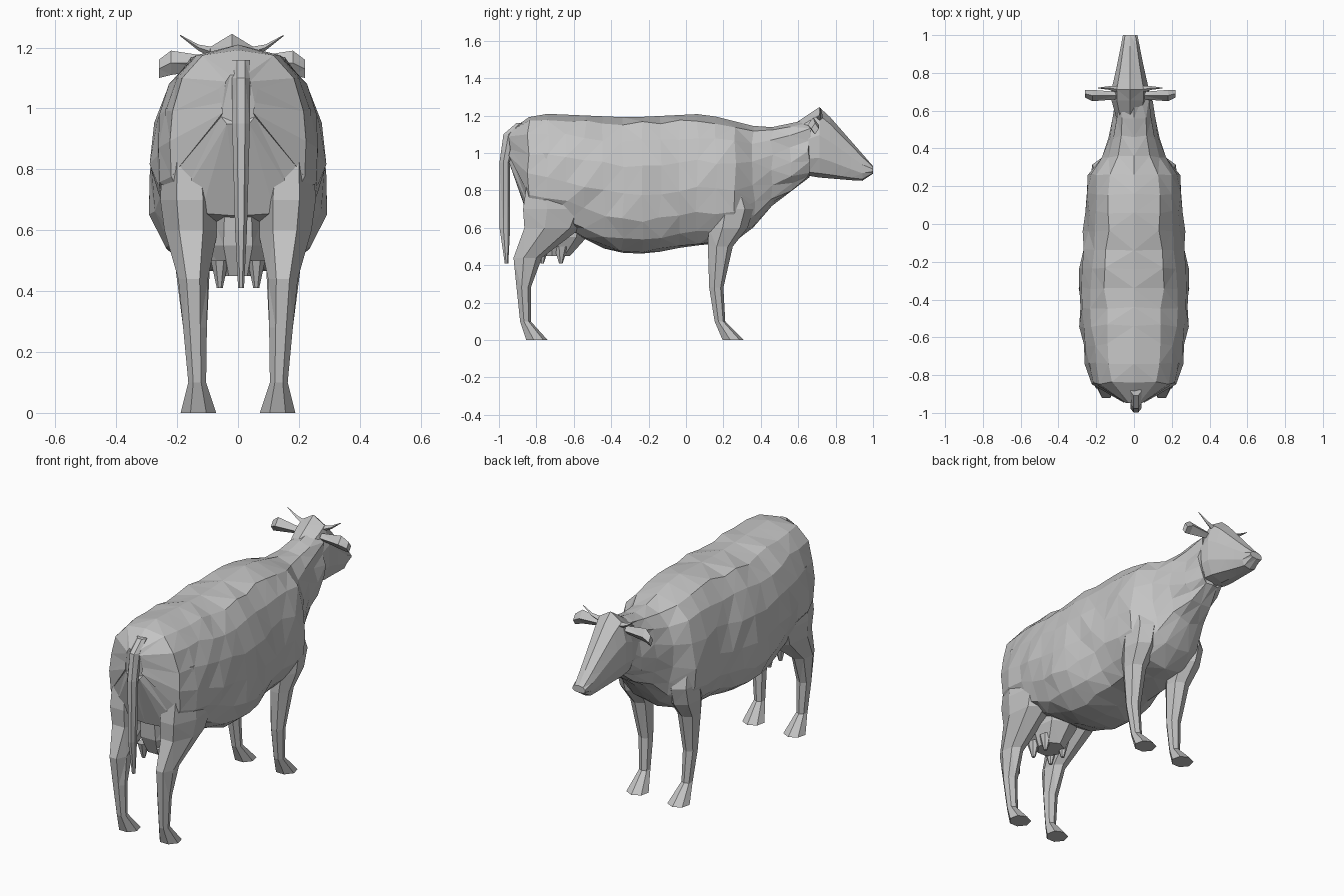
import bpy, bmesh, random
from math import sin, cos, pi, tau
from mathutils import Vector

random.seed(4)
cube = bpy.data.objects.get("Cube")
if cube:
    bpy.data.objects.remove(cube)

grey = bpy.data.materials.new("plain grey")
grey.use_nodes = True
shade = .55
colour = (shade, shade, shade, 1)
grey.diffuse_color = colour
grey.node_tree.nodes["Principled BSDF"].inputs["Base Color"].default_value = colour


def skin(name, loops, mirror=False):
    """Join closed loops of equal size into a capped, faceted tube."""
    bm = bmesh.new()
    rows = [[bm.verts.new(point) for point in loop] for loop in loops]
    for near, far in zip(rows, rows[1:]):
        for j in range(len(near)):
            bm.faces.new((near[j - 1], near[j], far[j], far[j - 1]))
    bm.faces.new(rows[0])
    bm.faces.new(rows[-1])
    bmesh.ops.triangulate(bm, faces=bm.faces[:])
    bmesh.ops.recalc_face_normals(bm, faces=bm.faces[:])
    mesh = bpy.data.meshes.new(name)
    bm.to_mesh(mesh)
    bm.free()
    mesh.materials.append(grey)
    part = bpy.data.objects.new(name, mesh)
    bpy.context.collection.objects.link(part)
    if mirror:
        modifier = part.modifiers.new("Mirror", "MIRROR")
        modifier.use_mirror_merge = False


def along(profile, y):
    """Height or width of a profile at y."""
    for (start, low), (end, high) in zip(profile, profile[1:]):
        if y <= end:
            return low + (high - low) * (y - start) / (end - start)
    return profile[-1][1]


def trunk(name, top, bottom, girth, steps, sides, shift=0, jitter=0):
    """Loft an egg-shaped section between a top and a bottom profile."""
    start, end = top[0][0], top[-1][0]
    loops = []
    for i in range(steps + 1):
        y = start + (end - start) * i / steps
        high, low, wide = along(top, y), along(bottom, y), along(girth, y)
        flank = []
        for j in range(sides + 1):
            angle = pi * j / sides
            rise = ((1 + cos(angle)) / 2) ** 1.2
            out = max(sin(angle), 0) ** .7
            point = Vector((out * wide, y, low + (high - low) * rise))
            if 0 < j < sides:
                point += Vector([random.uniform(-jitter, jitter) for axis in "xyz"])
            else:
                point.x = 0
            flank.append(point)
        other = [Vector((-p.x, p.y, p.z)) for p in flank[-2:0:-1]]
        loops.append([p + Vector((shift, 0, 0)) for p in flank + other])
    skin(name, loops)


def limb(name, rings, x=.13, splay=.04, mirror=True, sides=7):
    """Rings are (height, y, half depth, half width); splay leans it outward."""
    loops = []
    for z, y, depth, width in rings:
        loop = []
        for j in range(sides):
            angle = tau * j / sides
            loop.append((x + splay * z + width * sin(angle), y + depth * cos(angle), z))
        loops.append(loop)
    skin(name, loops, mirror)


# Torso and neck
trunk("torso",
      top=[(-.94, 1.12), (-.85, 1.19), (-.75, 1.21), (-.3, 1.19), (.1, 1.21),
           (.42, 1.13), (.66, 1.18)],
      bottom=[(-.94, .95), (-.85, .65), (-.6, .57), (-.4, .47), (-.2, .46),
              (0, .5), (.3, .53), (.45, .71), (.66, .87)],
      girth=[(-.94, .06), (-.85, .22), (-.75, .26), (-.35, .3), (0, .26),
             (.25, .25), (.4, .14), (.66, .09)],
      steps=16, sides=8, jitter=.01)

# Head with a broad brow and narrow muzzle, set slightly to one side
head_x = -.02
trunk("head",
      top=[(.54, 1.13), (.72, 1.25), (1, .93)],
      bottom=[(.54, .9), (.7, .87), (.94, .85), (1, .89)],
      girth=[(.54, .07), (.68, .11), (.85, .07), (1, .04)],
      steps=8, sides=5, shift=head_x)

# Ears and horns, one pair about the head centre
for side, word in ((1, "left"), (-1, "right")):

    def spike(name, rings):
        """Rings are (distance out, y, height, half depth, half height)."""
        loops = []
        for out, y, z, depth, tall in rings:
            x = head_x + side * out
            loops.append([(x, y - depth, z), (x, y, z + tall),
                          (x, y + depth, z), (x, y, z - tall)])
        skin(word + name, loops)

    spike("_ear", [(.07, .68, 1.15, .02, .02), (.2, .68, 1.15, .03, .04),
                   (.24, .69, 1.13, .02, .03)])
    spike("_horn", [(.05, .71, 1.18, .02, .02), (.11, .72, 1.2, .01, .01),
                    (.17, .72, 1.24, .002, .002)])

# Legs with wedge hooves
limb("hind_legs", [(1, -.72, .12, .07), (.7, -.7, .19, .1), (.6, -.72, .16, .09),
                   (.44, -.85, .08, .05), (.28, -.87, .04, .04),
                   (.1, -.86, .03, .03), (0, -.8, .06, .06)])
limb("front_legs", [(.8, .23, .09, .06), (.7, .24, .12, .08), (.6, .22, .11, .08),
                    (.5, .18, .07, .06), (.28, .16, .04, .04),
                    (.1, .18, .03, .03), (0, .25, .06, .06)])

# Hanging tail
limb("tail", [(1.16, -.88, .03, .03), (1.1, -.94, .04, .03), (.95, -.97, .03, .03),
              (.6, -.97, .03, .02), (.41, -.96, .01, .01)],
     x=.01, splay=0, mirror=False)

# Udder and teats
limb("udder", [(.68, -.67, .17, .1), (.55, -.68, .15, .11), (.45, -.7, .08, .07)],
     x=0, splay=0, mirror=False)
for word, y in (("rear", -.77), ("fore", -.67)):
    limb(word + "_teats", [(.5, y, .04, .03), (.41, y, .01, .01)], x=.06, splay=0)
